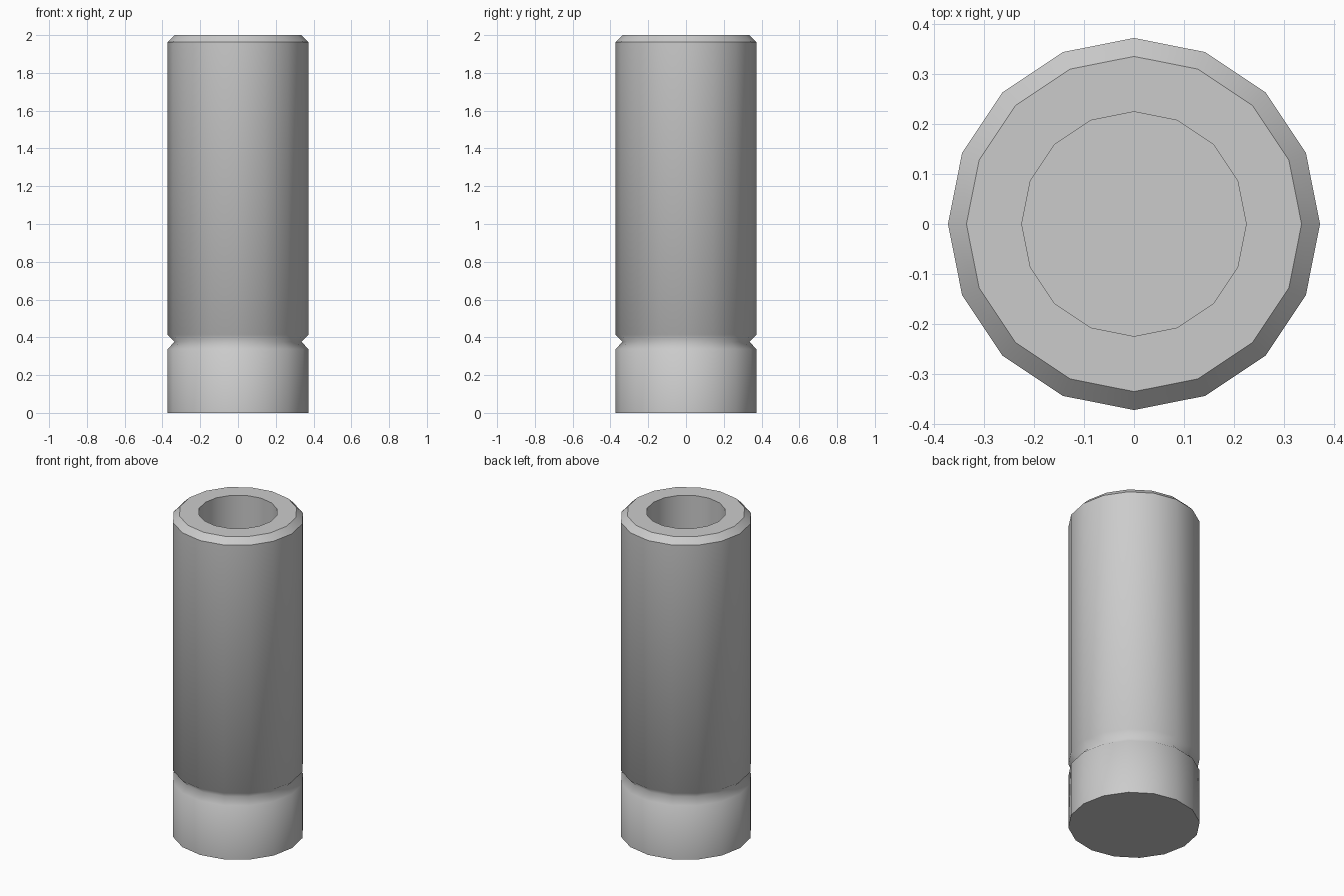
import bpy, bmesh
from math import cos, sin, tau

if "Cube" in bpy.data.objects:
    bpy.data.objects.remove(bpy.data.objects["Cube"])

SIDES = 16

# Half profile (radius, height, sharp ring), from the base up and down into the bore
profile = [
    (0.373, 0.00, True),    # base rim
    (0.373, 0.338, False),  # groove
    (0.336, 0.376, False),
    (0.373, 0.414, False),
    (0.373, 1.963, True),   # top chamfer
    (0.336, 2.00, True),
    (0.225, 2.00, True),    # bore mouth
    (0.225, 0.376, True),   # bore floor
]

bm = bmesh.new()
rings = [[bm.verts.new((r * cos(tau * i / SIDES), r * sin(tau * i / SIDES), z))
          for i in range(SIDES)] for r, z, _ in profile]

# Walls between neighbouring rings
for low, high in zip(rings, rings[1:]):
    for i in range(SIDES):
        j = (i + 1) % SIDES
        bm.faces.new((low[i], low[j], high[j], high[i]))

# Closed base and bore floor
bm.faces.new(rings[0][::-1])
bm.faces.new(rings[-1])

# Smooth shading with crisp rims
for face in bm.faces:
    face.smooth = True
for ring, (_, _, sharp) in zip(rings, profile):
    if sharp:
        for i in range(SIDES):
            bm.edges.get((ring[i], ring[(i + 1) % SIDES])).smooth = False

bmesh.ops.recalc_face_normals(bm, faces=bm.faces)
mesh = bpy.data.meshes.new("grooved_tube")
bm.to_mesh(mesh)
bm.free()
tube = bpy.data.objects.new("grooved_tube", mesh)
bpy.context.collection.objects.link(tube)
